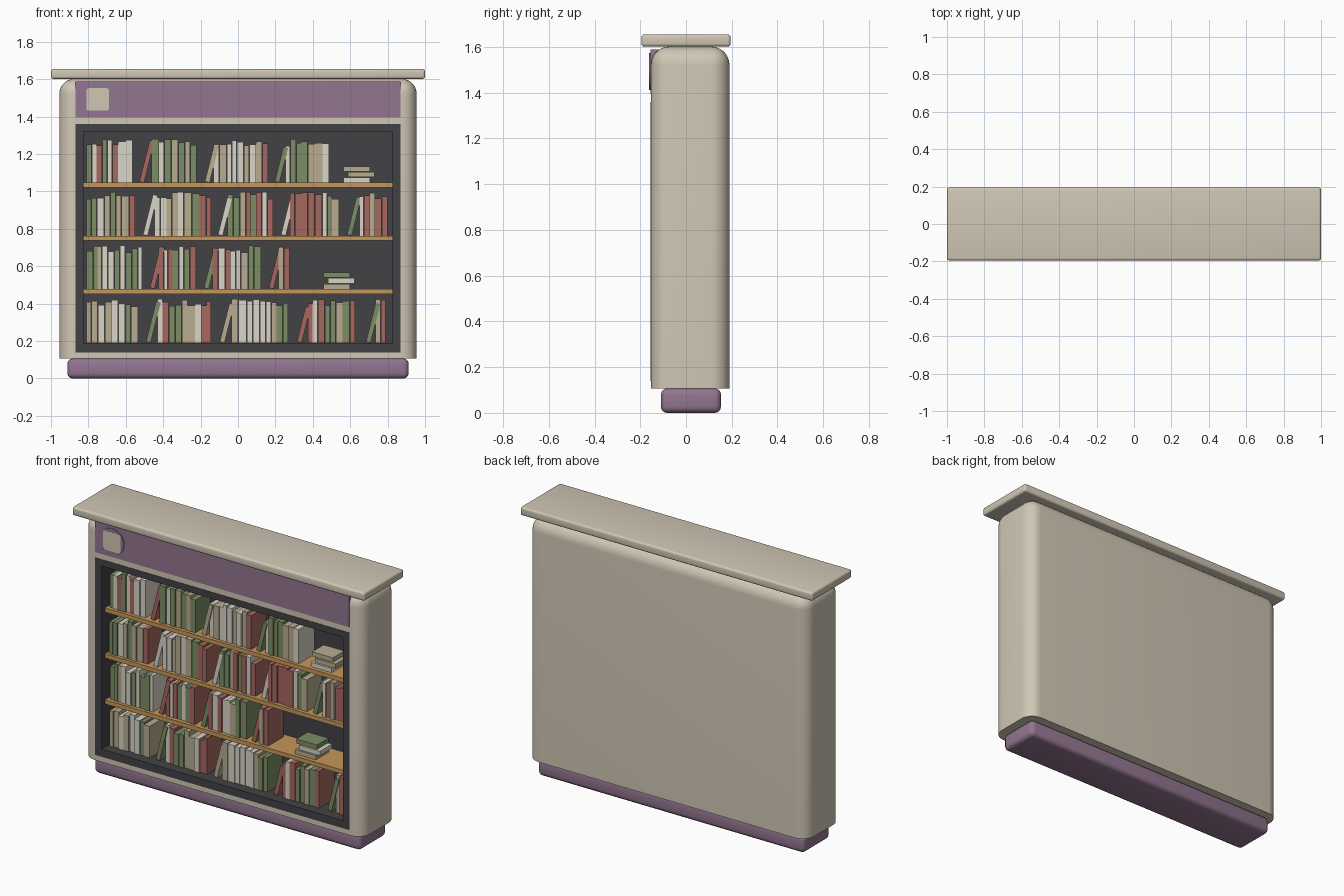
import bpy, bmesh, math, random
from mathutils import Matrix, Vector

if "Cube" in bpy.data.objects:
    bpy.data.objects.remove(bpy.data.objects["Cube"])

random.seed(4)


def material(name, rgb):
    m = bpy.data.materials.new(name)
    m.diffuse_color = (*rgb, 1)
    m.use_nodes = True
    m.node_tree.nodes["Principled BSDF"].inputs["Base Color"].default_value = m.diffuse_color
    return m


BEIGE = material("warm_beige", (0.63, 0.57, 0.46))
PURPLE = material("dusty_purple", (0.29, 0.18, 0.28))
DARK = material("charcoal", (0.055, 0.055, 0.062))
WOOD = material("shelf_wood", (0.56, 0.31, 0.10))
BOOK = {"r": material("book_red", (0.38, 0.14, 0.115)),
        "g": material("book_green", (0.20, 0.27, 0.13)),
        "t": material("book_tan", (0.48, 0.41, 0.28)),
        "c": material("book_cream", (0.70, 0.66, 0.57))}


def add_box(bm, x0, x1, y0, y1, z0, z1, turn=None):
    mat = Matrix.Translation(((x0 + x1) / 2, (y0 + y1) / 2, (z0 + z1) / 2)) @ \
        Matrix.Diagonal((x1 - x0, y1 - y0, z1 - z0, 1))
    return bmesh.ops.create_cube(bm, size=1, matrix=(turn @ mat) if turn else mat)["verts"]


def finish(bm, name, mat, smooth=False):
    me = bpy.data.meshes.new(name)
    bm.to_mesh(me)
    bm.free()
    ob = bpy.data.objects.new(name, me)
    bpy.context.collection.objects.link(ob)
    me.materials.append(mat)
    bpy.ops.object.select_all(action='DESELECT')
    ob.select_set(True)
    bpy.context.view_layer.objects.active = ob
    if smooth:
        bpy.ops.object.shade_smooth_by_angle(angle=math.radians(30))
    return ob


def box(name, mat, dims, bevel=0, seg=4, keep_bottom=False):
    bm = bmesh.new()
    add_box(bm, *dims)
    if bevel:
        edges = [e for e in bm.edges
                 if not (keep_bottom and all(v.co.z < dims[4] + 1e-4 for v in e.verts))]
        bmesh.ops.bevel(bm, geom=edges, offset=bevel, segments=seg, profile=0.5,
                        affect='EDGES', clamp_overlap=True)
    return finish(bm, name, mat, bool(bevel))


# plinth, cabinet body and top board
box("plinth", PURPLE, (-0.912, 0.912, -0.11, 0.153, 0, 0.107), 0.028)
body = box("cabinet_body", BEIGE, (-0.955, 0.955, -0.153, 0.19, 0.107, 1.602), 0.08, 8, True)
box("top_board", BEIGE, (-1, 1, -0.195, 0.195, 1.602, 1.655), 0.013)

# opening cut into the body
cutter = box("opening_cutter", DARK, (-0.869, 0.869, -0.4, 0.10, 0.14, 1.36))
cutter.hide_render = True
mod = body.modifiers.new("opening", 'BOOLEAN')
mod.operation = 'DIFFERENCE'
mod.object = cutter
mod.solver = 'EXACT'
bpy.context.view_layer.objects.active = body
bpy.ops.object.modifier_apply(modifier="opening")
bpy.data.objects.remove(cutter)
while len(body.data.materials) > 1:
    body.data.materials.pop()
bpy.ops.object.select_all(action='DESELECT')
body.select_set(True)
bpy.context.view_layer.objects.active = body
bpy.ops.object.shade_smooth_by_angle(angle=math.radians(30))

# dark lining with its front frame
bm = bmesh.new()
for dims in ((-0.87, -0.827, -0.155, 0.10, 0.14, 1.36), (0.827, 0.87, -0.155, 0.10, 0.14, 1.36),
             (-0.827, 0.827, -0.155, 0.10, 0.14, 0.187), (-0.827, 0.827, -0.155, 0.10, 1.32, 1.36),
             (-0.827, 0.827, 0.08, 0.10, 0.187, 1.32)):
    add_box(bm, *dims)
finish(bm, "dark_lining", DARK)

# shelves
FLOORS = (1.047, 0.763, 0.479, 0.19)
for i, z in enumerate(FLOORS[:3]):
    box(f"shelf_{i + 1}", WOOD, (-0.827, 0.827, -0.12, 0.08, z - 0.026, z))

# header panel, disc and square badge
box("header_panel", PURPLE, (-0.869, 0.869, -0.156, -0.06, 1.395, 1.588))
bm = bmesh.new()
bmesh.ops.create_cone(bm, cap_ends=True, segments=48, radius1=0.081, radius2=0.081, depth=0.01,
                      matrix=Matrix.Translation((-0.75, -0.156, 1.492)) @
                      Matrix.Rotation(math.pi / 2, 4, 'X'))
finish(bm, "header_disc", PURPLE, True)
bm = bmesh.new()
vs = add_box(bm, -0.81, -0.69, -0.1625, -0.158, 1.432, 1.552)
bmesh.ops.bevel(bm, geom=[e for e in bm.edges if abs(e.verts[0].co.y - e.verts[1].co.y) > 0.001],
                offset=0.012, segments=3, profile=0.5, affect='EDGES')
finish(bm, "header_square", BEIGE)

# books per shelf: upright runs (start, end, colours) and leaning books (foot, colour)
ROWS = [
    ([(-.81, -.563, "gcrgcrcc"), (-.463, -.22, "gcgtgtg"), (-.13, .163, "ctccctctr"),
      (.254, .489, "cgggttc")],
     [(-.524, "r"), (-.174, "t"), (.20, "g")]),
    ([(-.81, -.548, "ggctgttr"), (-.446, -.142, "ccttctgrr"), (-.056, .19, "ggtrgrcr"),
      (.278, .543, "rrrrrcgt"), (.65, .80, "crtrr")],
     [(-.505, "c"), (-.104, "c"), (.233, "c"), (.586, "g")]),
    ([(-.81, -.511, "ggtccgcggc"), (-.425, -.222, "rcrgcgr"), (-.136, .126, "rcrcctgg"),
      (.217, .277, "tr")],
     [(-.468, "r"), (-.179, "g"), (.168, "r")]),
    ([(-.81, -.532, "ttctccgt"), (-.43, -.142, "crggttcrr"), (-.035, .27, "tccccctgg"),
      (.374, .628, "rcrggtgr"), (.735, .79, "tr")],
     [(-.489, "g"), (-.094, "t"), (.318, "r"), (.687, "g")]),
]
meshes = {c: bmesh.new() for c in BOOK}
for (runs, leans), z in zip(ROWS, FLOORS):
    for x0, x1, colours in runs:
        widths = [random.uniform(0.75, 1.25) for _ in colours]
        x = x0
        for c, w in zip(colours, widths):
            w *= (x1 - x0) / sum(widths)
            add_box(meshes[c], x, x + w - 0.002, -0.105 + random.uniform(0, 0.012), 0.05,
                    z, z + random.uniform(0.195, 0.235))
            x += w
    for x, c in leans:
        pivot = Matrix.Translation((x + 0.022, 0, z)) @ Matrix.Rotation(math.radians(14), 4, 'Y')
        add_box(meshes[c], -0.026, 0, -0.10, 0.05, 0, random.uniform(0.19, 0.23), pivot)

# lying stacks, bottom to top
for z, x, colours in ((FLOORS[0], 0.565, "ctt"), (FLOORS[2], 0.457, "tcg")):
    for i, c in enumerate(colours):
        dx = (0, 0.024, 0)[i]
        add_box(meshes[c], x + dx, x + dx + 0.142, -0.095 + 0.006 * i, 0.03,
                z + 0.03 * i, z + 0.03 * i + 0.027)
for c, bm in meshes.items():
    finish(bm, BOOK[c].name + "_set", BOOK[c])
